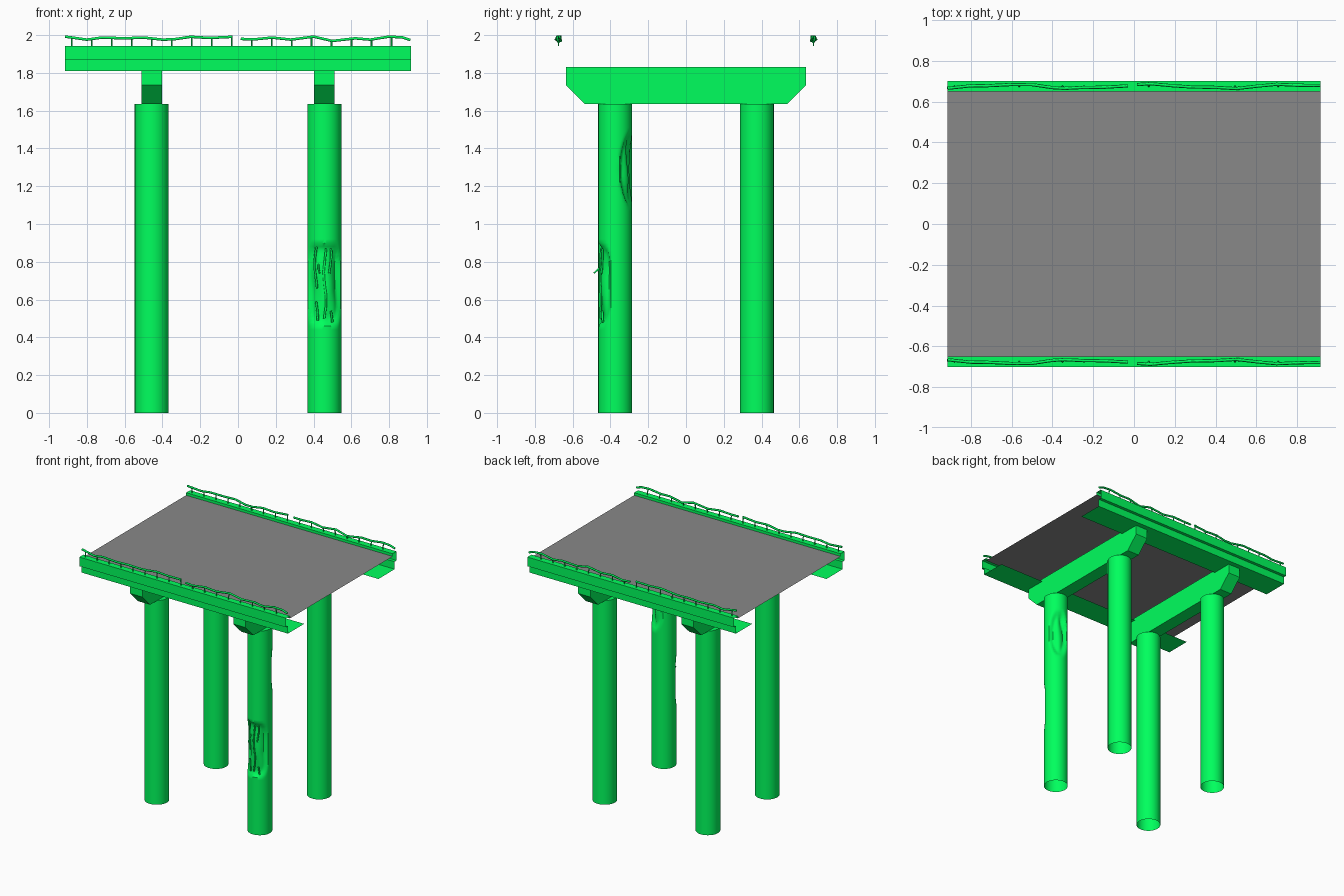
import bpy, bmesh
from math import sin, cos, pi, radians
from mathutils import Vector, noise

if "Cube" in bpy.data.objects:
    bpy.data.objects.remove(bpy.data.objects["Cube"])

green = bpy.data.materials.new("green_paint")
green.diffuse_color = (0.0, 1.0, 0.11, 1)
green.use_nodes = True
green.node_tree.nodes["Principled BSDF"].inputs["Base Color"].default_value = green.diffuse_color
grey = bpy.data.materials.new("road_grey")
grey.diffuse_color = (0.25, 0.25, 0.25, 1)
grey.use_nodes = True
grey.node_tree.nodes["Principled BSDF"].inputs["Base Color"].default_value = grey.diffuse_color


def finish(bm, name, mat=green, smooth=False, fix=True):
    if fix:
        bmesh.ops.recalc_face_normals(bm, faces=bm.faces)
    me = bpy.data.meshes.new(name)
    bm.to_mesh(me)
    bm.free()
    ob = bpy.data.objects.new(name, me)
    bpy.context.collection.objects.link(ob)
    me.materials.append(mat)
    if smooth:
        bpy.ops.object.select_all(action='DESELECT')
        ob.select_set(True)
        bpy.context.view_layer.objects.active = ob
        bpy.ops.object.shade_smooth_by_angle(angle=radians(40))
    return ob


def extrude_x(name, profile, x0, x1, closed):
    """Sweep a (y, z) profile along x."""
    bm = bmesh.new()
    a = [bm.verts.new((x0, y, z)) for y, z in profile]
    b = [bm.verts.new((x1, y, z)) for y, z in profile]
    n = len(profile)
    for i in range(n if closed else n - 1):
        j = (i + 1) % n
        bm.faces.new((a[i], a[j], b[j], b[i]))
    if closed:
        bm.faces.new(a)
        bm.faces.new(b)
    return finish(bm, name, fix=closed)


def tube(name, pts, radius):
    cu = bpy.data.curves.new(name, 'CURVE')
    cu.dimensions = '3D'
    cu.bevel_depth = radius
    cu.bevel_resolution = 1
    cu.use_fill_caps = True
    sp = cu.splines.new('POLY')
    sp.points.add(len(pts) - 1)
    for p, co in zip(sp.points, pts):
        p.co = (*co, 1)
    cu.materials.append(green)
    ob = bpy.data.objects.new(name, cu)
    bpy.context.collection.objects.link(ob)
    return ob


# Columns; one has broken patches: (angle, half angle, z low, z high, depth, squareness)
CX, CY, R, H = 0.457, 0.375, 0.09, 1.635
chips = [(radians(-90), radians(74), 0.46, 0.90, 0.024, 4),
         (radians(68), radians(54), 1.09, 1.49, 0.034, 2)]


def chip_depth(a, z):
    cut = 0
    for a0, w, z0, z1, depth, sq in chips:
        da = (a - a0 + pi) % (2 * pi) - pi
        e = abs(da / w) ** sq + abs((z - (z0 + z1) / 2) / ((z1 - z0) / 2)) ** sq
        n = noise.noise(Vector((cos(a) * 1.3, sin(a) * 1.3, z * 6)))
        if e < 1:
            cut += depth * min(1, (1 - e) * 2.2) * (0.9 + 0.45 * n)
    return cut


def column(name, x, y, sides, levels, damaged=False):
    bm = bmesh.new()
    rings = []
    for z in levels:
        ring = []
        for i in range(sides):
            a = 2 * pi * i / sides
            r = R - (chip_depth(a, z) if damaged else 0)
            ring.append(bm.verts.new((x + r * cos(a), y + r * sin(a), z)))
        rings.append(ring)
    for lo, hi in zip(rings, rings[1:]):
        for i in range(sides):
            j = (i + 1) % sides
            bm.faces.new((lo[i], lo[j], hi[j], hi[i]))
    # foot is open, top closed under the cross beam
    bm.faces.new(rings[-1])
    finish(bm, name, smooth=True, fix=False)


column("column_front_left", -CX, -CY, 32, (0, H))
column("column_back_left", -CX, CY, 32, (0, H))
column("column_back_right", CX, CY, 32, (0, H))
fine = [0] + [0.42 + 0.02 * i for i in range(26)] \
    + [1.05 + 0.02 * i for i in range(25)] + [H]
column("column_front_right_damaged", CX, -CY, 48, fine, True)

# Exposed bars in the front patch: (x offset, z low, z high)
for k, (dx, z0, z1) in enumerate([(-0.045, 0.66, 0.88), (0.003, 0.50, 0.87),
                                  (0.03, 0.74, 0.87), (-0.042, 0.49, 0.59),
                                  (0.036, 0.48, 0.54)]):
    pts = []
    for i in range(7):
        z = z0 + (z1 - z0) * i / 6
        x = dx + 0.007 * sin(z * 22 + k)
        pts.append((CX + x, -CY - 0.076 + 6 * x * x, z))
    tube(f"exposed_bar_{k}", pts, 0.006)
tube("bent_bar", [(CX - 0.03, -CY - 0.06, 0.79), (CX - 0.03, -CY - 0.09, 0.76),
                  (CX - 0.025, -CY - 0.112, 0.74)], 0.005)

# Cross beams on the column pairs
beam = [(-0.635, 1.83), (-0.635, 1.735), (-0.535, H),
        (0.535, H), (0.635, 1.735), (0.635, 1.83)]
for side, x in (("left", -CX), ("right", CX)):
    extrude_x(f"cross_beam_{side}", beam, x - 0.054, x + 0.054, True)

# Edge girders: open sheets with kerb, recessed web and bottom flange
L, DECK = 0.915, 1.922
girder = [(-0.65, DECK), (-0.65, 1.943), (-0.70, 1.943), (-0.70, 1.87),
          (-0.675, 1.87), (-0.675, 1.81), (-0.47, 1.81)]
g = extrude_x("edge_girders", girder[::-1], -L, L, False)
g.modifiers.new("mirror", 'MIRROR').use_axis = (False, True, False)

# Road deck
bm = bmesh.new()
bm.faces.new([bm.verts.new(p) for p in ((-L, -0.65, DECK), (L, -0.65, DECK),
                                        (L, 0.65, DECK), (-L, 0.65, DECK))])
finish(bm, "road_deck", grey, fix=False)

# Bent handrails, in two lengths per side: (x, z)
rails = [[(-0.915, 1.992), (-0.80, 1.976), (-0.72, 1.987), (-0.60, 1.983),
          (-0.50, 1.987), (-0.40, 1.976), (-0.34, 1.978), (-0.25, 1.991),
          (-0.15, 1.985), (-0.03, 1.991)],
         [(0.015, 1.980), (0.08, 1.977), (0.18, 1.987), (0.28, 1.976),
          (0.40, 1.992), (0.50, 1.969), (0.62, 1.983), (0.70, 1.976),
          (0.80, 1.992), (0.87, 1.988), (0.913, 1.974)]]


def wobble(x):
    return 0.009 * sin(9 * x + 0.8) + 0.004 * sin(21 * x)


def rail_z(x):
    for seg in rails:
        for (x0, z0), (x1, z1) in zip(seg, seg[1:]):
            if x0 <= x <= x1:
                return z0 + (x - x0) / (x1 - x0) * (z1 - z0)
    return 1.98


for side, s in (("front", -1), ("back", 1)):
    for n, seg in enumerate(rails):
        tube(f"handrail_{side}_{n}",
             [(x, s * (0.675 + wobble(x)), z) for x, z in seg], 0.0078)
    for i in range(17):
        x = -0.88 + 0.1058 * i
        tube(f"rail_post_{side}_{i}",
             [(x, s * 0.675, 1.942), (x, s * 0.675, 1.96),
              (x, s * (0.675 + wobble(x)), rail_z(x))], 0.0045)
